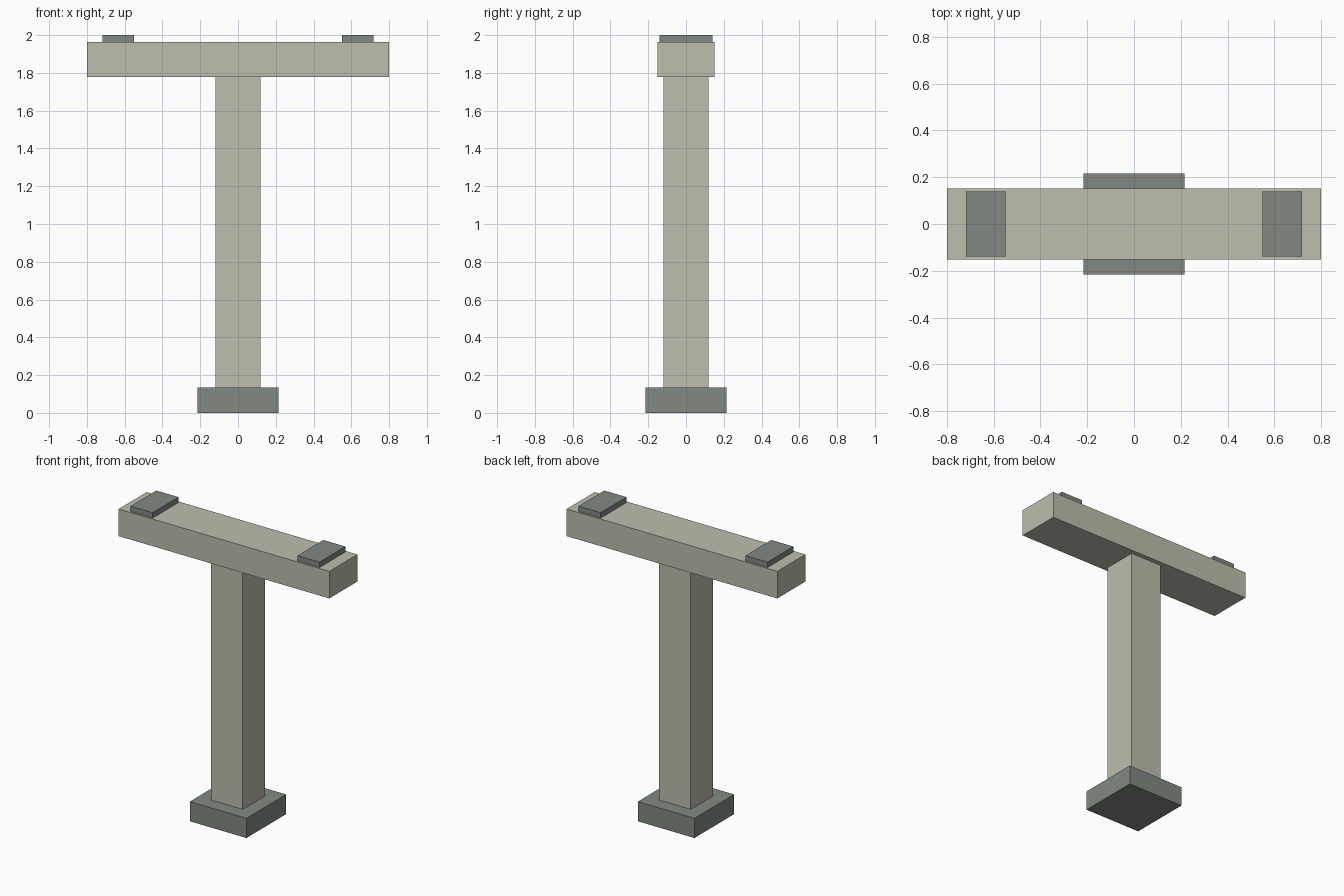
import bpy
import bmesh
from mathutils import Matrix, Vector

if "Cube" in bpy.data.objects:
    bpy.data.objects.remove(bpy.data.objects["Cube"])


def make_material(name, rgb):
    mat = bpy.data.materials.new(name)
    mat.diffuse_color = (*rgb, 1.0)
    mat.use_nodes = True
    mat.node_tree.nodes["Principled BSDF"].inputs["Base Color"].default_value = mat.diffuse_color
    return mat


concrete = make_material("pale concrete", (0.51, 0.51, 0.42))
dark_concrete = make_material("grey green concrete", (0.22, 0.25, 0.22))


def box(name, x, size_x, size_y, z0, z1, mat):
    """Box centred on y = 0, spanning z0 to z1."""
    bm = bmesh.new()
    scale = Matrix.Diagonal((size_x, size_y, z1 - z0, 1.0))
    place = Matrix.Translation(Vector((x, 0.0, (z0 + z1) / 2)))
    bmesh.ops.create_cube(bm, size=1.0, matrix=place @ scale)
    mesh = bpy.data.meshes.new(name)
    bm.to_mesh(mesh)
    bm.free()
    mesh.materials.append(mat)
    obj = bpy.data.objects.new(name, mesh)
    bpy.context.collection.objects.link(obj)
    return obj


# Footing, column and cross beam
box("footing", 0, 0.43, 0.43, 0.0, 0.135, dark_concrete)
box("column", 0, 0.24, 0.24, 0.135, 1.777, concrete)
box("cross_beam", 0, 1.60, 0.304, 1.777, 1.963, concrete)

# Bearing pads near both ends of the beam
for side, label in ((-1, "left"), (1, "right")):
    box(label + "_bearing_pad", side * 0.634, 0.168, 0.28, 1.963, 2.0, dark_concrete)
